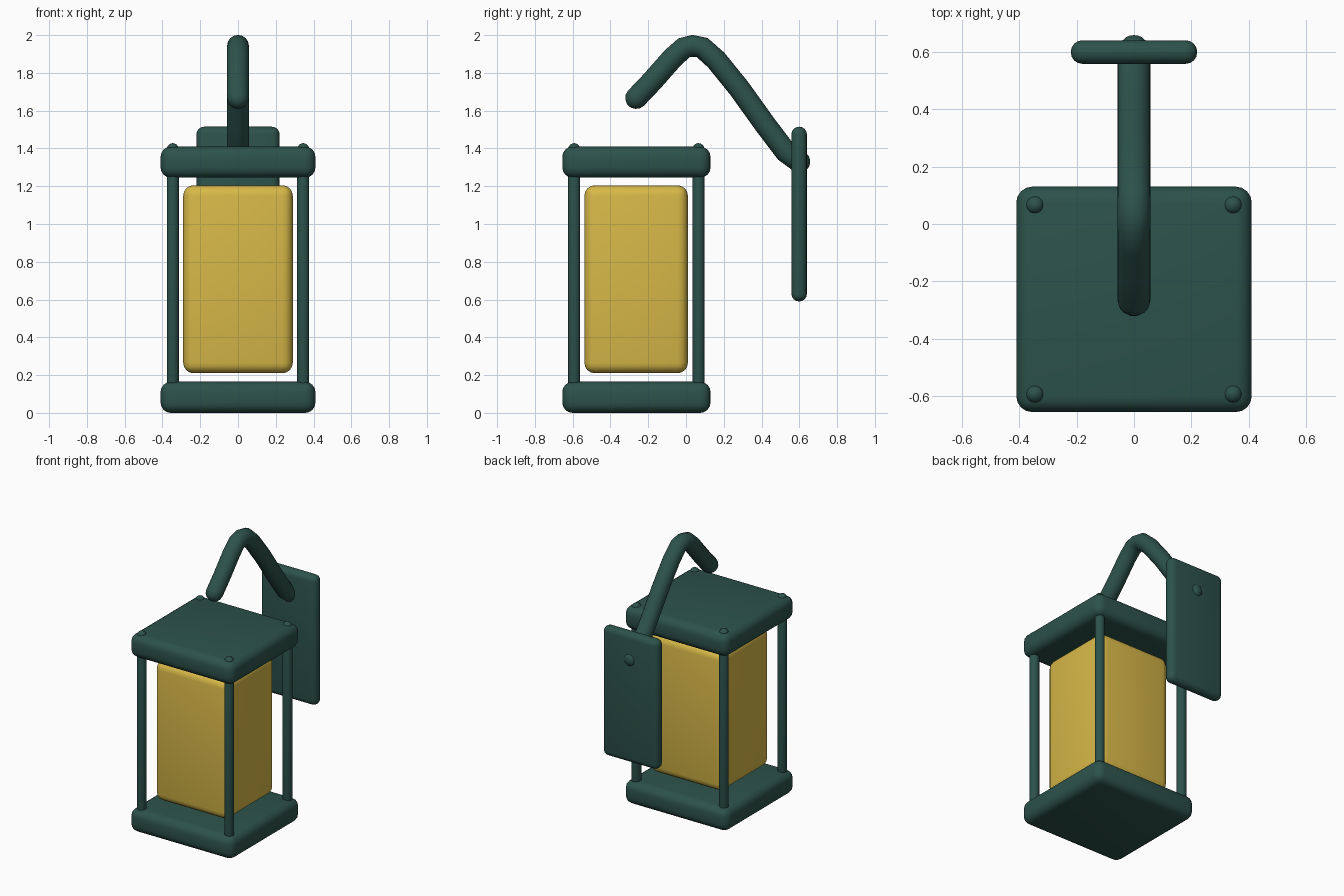
import bpy, bmesh, math
from mathutils import Vector

if "Cube" in bpy.data.objects:
    bpy.data.objects.remove(bpy.data.objects["Cube"])


def material(name, color):
    m = bpy.data.materials.new(name)
    m.diffuse_color = color
    m.use_nodes = True
    m.node_tree.nodes["Principled BSDF"].inputs["Base Color"].default_value = m.diffuse_color
    return m


GREEN = material("green_metal", (0.026, 0.085, 0.07, 1))
AMBER = material("amber_glass", (0.68, 0.48, 0.065, 1))


def finish(name, bm, mat):
    bmesh.ops.recalc_face_normals(bm, faces=bm.faces)
    me = bpy.data.meshes.new(name)
    bm.to_mesh(me)
    bm.free()
    ob = bpy.data.objects.new(name, me)
    bpy.context.collection.objects.link(ob)
    me.materials.append(mat)
    bpy.ops.object.select_all(action='DESELECT')
    ob.select_set(True)
    bpy.context.view_layer.objects.active = ob
    bpy.ops.object.shade_smooth_by_angle(angle=math.radians(35))
    return ob


def rounded_box(name, lo, hi, radius, mat, segments=4):
    """Box between two corners with all edges rounded."""
    lo, hi = Vector(lo), Vector(hi)
    bm = bmesh.new()
    bmesh.ops.create_cube(bm, size=1)
    bmesh.ops.scale(bm, vec=hi - lo, verts=bm.verts)
    bmesh.ops.translate(bm, vec=(lo + hi) / 2, verts=bm.verts)
    bmesh.ops.bevel(bm, geom=bm.edges[:], offset=radius, segments=segments,
                    profile=0.5, affect='EDGES', clamp_overlap=True)
    return finish(name, bm, mat)


def round_tube(name, x, path, radius, mat, sides=16, dome=1.0):
    """Tube along (y, z) points at a fixed x, closed with domed ends."""
    pts = [Vector((x, y, z)) for y, z in path]
    side = Vector((1, 0, 0))
    stations = []
    for i, p in enumerate(pts):
        a, b = pts[max(i - 1, 0)], pts[min(i + 1, len(pts) - 1)]
        stations.append((p, (b - a).normalized(), radius))
    caps = [math.radians(d) for d in (25, 50, 75)]
    p, t, _ = stations[0]
    q, u, _ = stations[-1]
    start = [(p - t * radius * dome * math.sin(a), t, radius * math.cos(a))
             for a in reversed(caps)]
    end = [(q + u * radius * dome * math.sin(a), u, radius * math.cos(a)) for a in caps]
    bm = bmesh.new()
    rings = []
    for c, d, r in start + stations + end:
        n = d.cross(side)
        rings.append([bm.verts.new(c + (side * math.cos(k) + n * math.sin(k)) * r)
                      for k in (2 * math.pi * j / sides for j in range(sides))])
    for a, b in zip(rings, rings[1:]):
        for j in range(sides):
            k = (j + 1) % sides
            bm.faces.new((a[j], a[k], b[k], b[j]))
    for ring, tip in ((rings[0], p - t * radius * dome), (rings[-1], q + u * radius * dome)):
        v = bm.verts.new(tip)
        for j in range(sides):
            bm.faces.new((ring[j], ring[(j + 1) % sides], v))
    return finish(name, bm, mat)


# Lantern floor and roof
rounded_box("base_slab", (-0.41, -0.655, 0.005), (0.41, 0.13, 0.17), 0.055, GREEN)
rounded_box("roof_slab", (-0.41, -0.655, 1.245), (0.41, 0.13, 1.41), 0.055, GREEN)

# Glass block floating inside the cage
rounded_box("glass_block", (-0.29, -0.538, 0.21), (0.29, 0.01, 1.205), 0.055, AMBER)

# Four corner posts with domed tips showing above the roof
for sx, lr in ((-1, "left"), (1, "right")):
    for y, fb in ((-0.592, "front"), (0.066, "back")):
        round_tube(f"{fb}_{lr}_post", sx * 0.345, [(y, 0.09), (y, 1.396)], 0.032, GREEN)

# Wall plate
rounded_box("wall_plate", (-0.22, 0.558, 0.59), (0.22, 0.64, 1.515), 0.04, GREEN)

# Bent arm from the wall plate up and over the lantern
round_tube("hook_arm", 0, [(-0.264, 1.667), (-0.18, 1.755), (-0.07, 1.88), (-0.01, 1.933),
                           (0.035, 1.943), (0.085, 1.935), (0.16, 1.868), (0.28, 1.72),
                           (0.42, 1.525), (0.53, 1.38), (0.6, 1.33)], 0.058, GREEN)

# Base touches the ground
bpy.data.objects["base_slab"].location.z = -0.005
